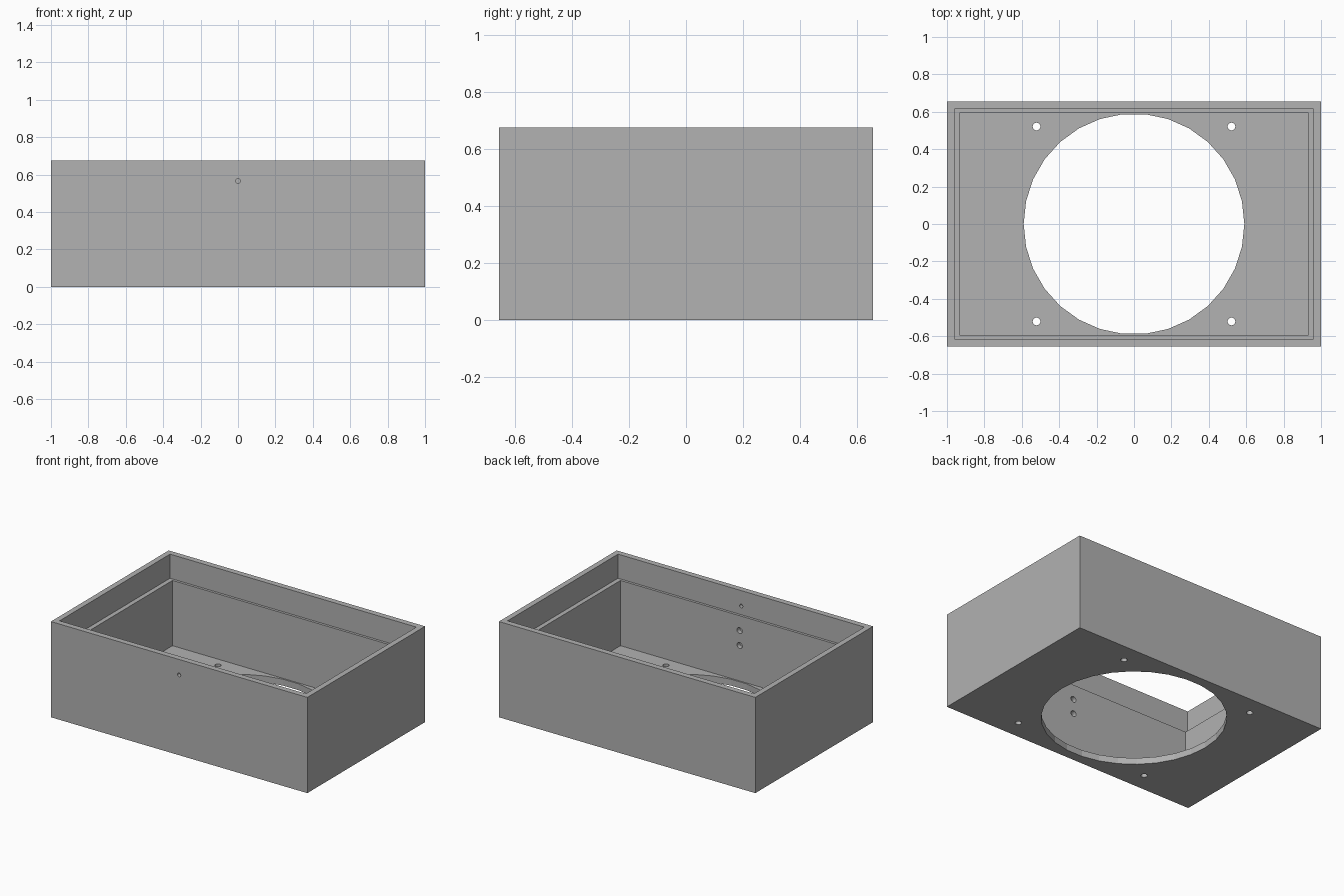
import bpy
import math

if "Cube" in bpy.data.objects:
    bpy.data.objects.remove(bpy.data.objects["Cube"])

HX, HY, H = 1.0, 0.656, 0.675   # half width, half depth, height
FLOOR, LEDGE = 0.045, 0.505

grey = bpy.data.materials.new("plain grey")
grey.diffuse_color = (0.445, 0.445, 0.445, 1)
grey.use_nodes = True
grey.node_tree.nodes["Principled BSDF"].inputs["Base Color"].default_value = grey.diffuse_color


def box(name, hx, hy, z0, z1):
    bpy.ops.mesh.primitive_cube_add(size=1, location=(0, 0, (z0 + z1) / 2))
    ob = bpy.context.object
    ob.name = name
    ob.scale = (2 * hx, 2 * hy, z1 - z0)
    bpy.ops.object.transform_apply(location=True, rotation=True, scale=True)
    ob.data.materials.append(grey)
    return ob


def drill(name, r, depth, loc, sides, along_y=False):
    # the quarter turn puts a corner of the outline on the x axis
    bpy.ops.mesh.primitive_cylinder_add(
        vertices=sides, radius=r, depth=depth, location=loc,
        rotation=(math.pi / 2, 0, 0) if along_y else (0, 0, math.pi / 2))
    ob = bpy.context.object
    ob.name = name
    ob.data.materials.append(grey)
    return ob


enclosure = box("enclosure", HX, HY, 0, H)

# Stepped cavity: wide lid recess over a narrower chamber
cutters = [box("lid_recess", 0.961, 0.615, LEDGE, H + 0.2),
           box("chamber", 0.929, 0.597, FLOOR, LEDGE + 0.1)]

# Large round opening in the floor with four screw holes around it
cutters.append(drill("floor_opening", 0.59, 0.4, (0, 0, 0), 30))
for sx in (-1, 1):
    for sy in (-1, 1):
        cutters.append(drill("screw_hole", 0.021, 0.4,
                             (sx * 0.521, sy * 0.521, 0), 16))

# Small through hole in the front wall, two blind holes on its inside
cutters.append(drill("front_hole", 0.013, 0.2, (0, -0.635, 0.566), 16, True))
for z in (0.40, 0.295):
    cutters.append(drill("blind_hole", 0.021, 0.1, (0, -0.58, z), 16, True))

for c in cutters:
    c.hide_render = True
    mod = enclosure.modifiers.new(c.name, "BOOLEAN")
    mod.operation = "DIFFERENCE"
    mod.solver = "EXACT"
    mod.object = c
    bpy.context.view_layer.objects.active = enclosure
    bpy.ops.object.modifier_apply(modifier=mod.name)
    bpy.data.objects.remove(c, do_unlink=True)
